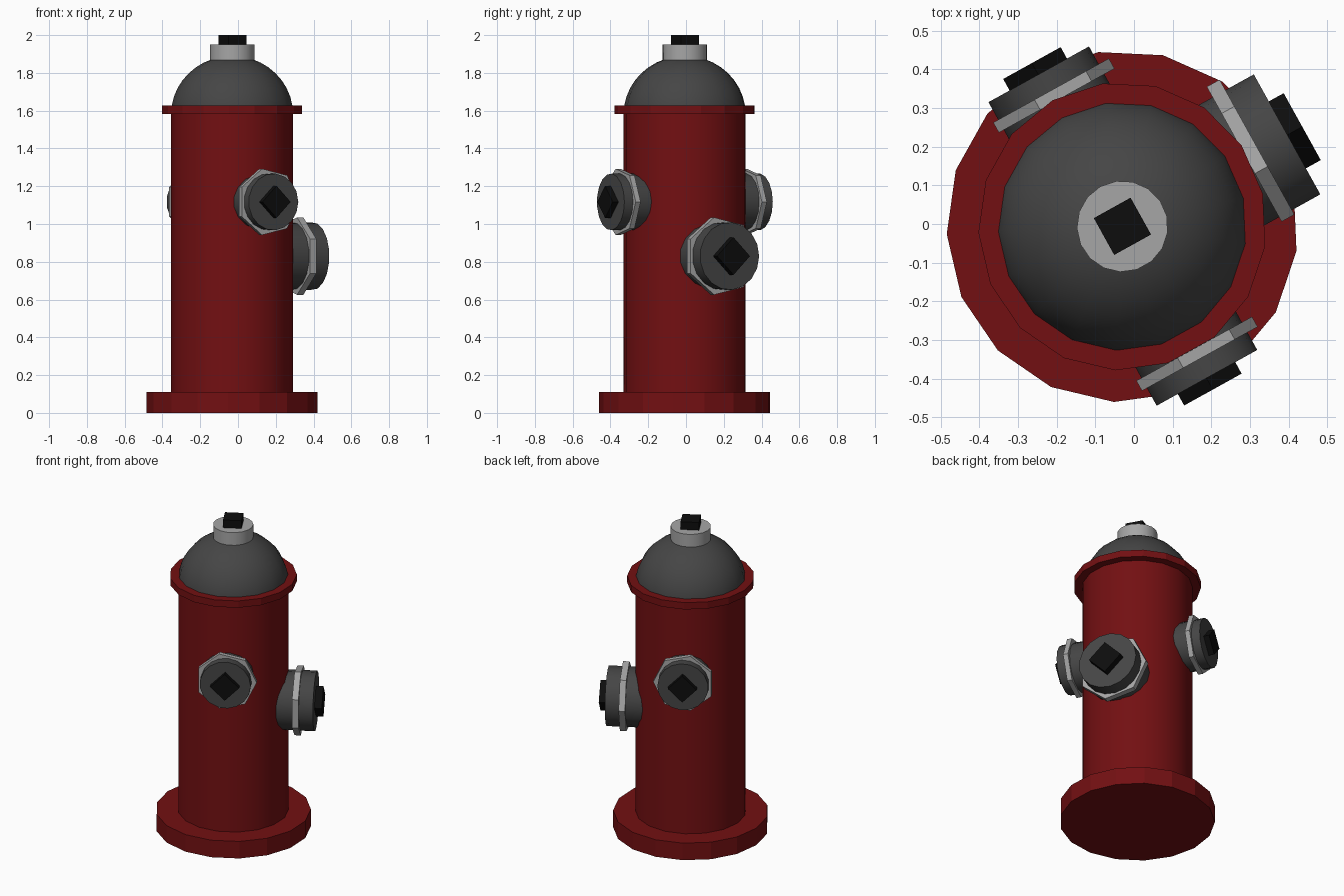
import bpy, bmesh
from math import sin, cos, pi, radians
from mathutils import Vector

if "Cube" in bpy.data.objects:
    bpy.data.objects.remove(bpy.data.objects["Cube"])

CX, CY = -0.03, -0.006
TURN = 29  # the whole hydrant is turned about z
UP = Vector((0, 0, 1))


def material(name, r, g, b):
    m = bpy.data.materials.new(name)
    m.diffuse_color = (r, g, b, 1)
    m.use_nodes = True
    m.node_tree.nodes["Principled BSDF"].inputs["Base Color"].default_value = m.diffuse_color
    return m


RED = material("red", 0.17, 0.005, 0.006)
DARK = material("dark_grey", 0.06, 0.06, 0.06)
LIGHT = material("light_grey", 0.38, 0.38, 0.38)
BLACK = material("black", 0.004, 0.004, 0.004)


def heading(deg):
    return Vector((cos(radians(deg)), sin(radians(deg)), 0))


def lathe(name, sides, profile, mat, z=0, axis=UP, corner=None, smooth=False):
    """Closed solid from (radius, distance) pairs along axis; a corner points along `corner`."""
    u = corner or heading(TURN + 90)
    v = axis.cross(u)
    origin = Vector((CX, CY, z))
    bm = bmesh.new()
    loops = []
    for r, d in profile:
        loops.append([bm.verts.new(origin + axis * d + r * (u * cos(2 * pi * i / sides) + v * sin(2 * pi * i / sides)))
                      for i in range(sides)])
    for a, b in zip(loops, loops[1:]):
        for i in range(sides):
            j = (i + 1) % sides
            bm.faces.new((a[i], a[j], b[j], b[i]))
    bm.faces.new(loops[0][::-1])
    bm.faces.new(loops[-1])
    bmesh.ops.recalc_face_normals(bm, faces=bm.faces)
    me = bpy.data.meshes.new(name)
    bm.to_mesh(me)
    bm.free()
    me.materials.append(mat)
    ob = bpy.data.objects.new(name, me)
    bpy.context.collection.objects.link(ob)
    if smooth:
        bpy.ops.object.select_all(action='DESELECT')
        ob.select_set(True)
        bpy.context.view_layer.objects.active = ob
        bpy.ops.object.shade_smooth_by_angle(angle=radians(30))
    return ob


def tube(name, sides, r, d0, d1, mat, **kw):
    return lathe(name, sides, [(r, d0), (r, d1)], mat, **kw)


# Base, barrel and upper flange
tube("base_flange", 17, 0.455, 0, 0.11, RED)
tube("barrel", 17, 0.325, 0.05, 1.6, RED, smooth=True)
tube("top_flange", 17, 0.373, 1.583, 1.627, RED)

# Domed bonnet with its collar and square operating nut
dome = [(0.325 * cos(t), 1.58 + 0.31 * sin(t)) for t in (radians(80) * i / 9 for i in range(10))]
lathe("bonnet", 17, dome, DARK, smooth=True)
tube("bonnet_collar", 17, 0.118, 1.85, 1.95, LIGHT, smooth=True)
tube("operating_nut", 4, 0.077, 1.93, 2.0, BLACK, corner=heading(TURN + 45))


# Outlets: capped tube, seven-sided ring and diamond nut
def outlet(name, turn, corner_turn, z, cap, ring, nut):
    kw = dict(z=z, axis=heading(turn), corner=heading(corner_turn))
    tube(name + "_cap", 17, cap[0], 0.15, cap[1], DARK, smooth=True, **kw)
    tube(name + "_ring", 7, ring[0], ring[1], ring[2], LIGHT, **kw)
    tube(name + "_nut", 4, nut[0], cap[1] - 0.02, nut[1], BLACK, **kw)


outlet("main_outlet", TURN, TURN + 90, 0.83, (0.179, 0.488), (0.21, 0.366, 0.404), (0.099, 0.532))
for label, side in (("front", -90), ("back", 90)):
    outlet(label + "_outlet", TURN + side, TURN, 1.117, (0.15, 0.449), (0.18, 0.367, 0.397), (0.085, 0.483))
